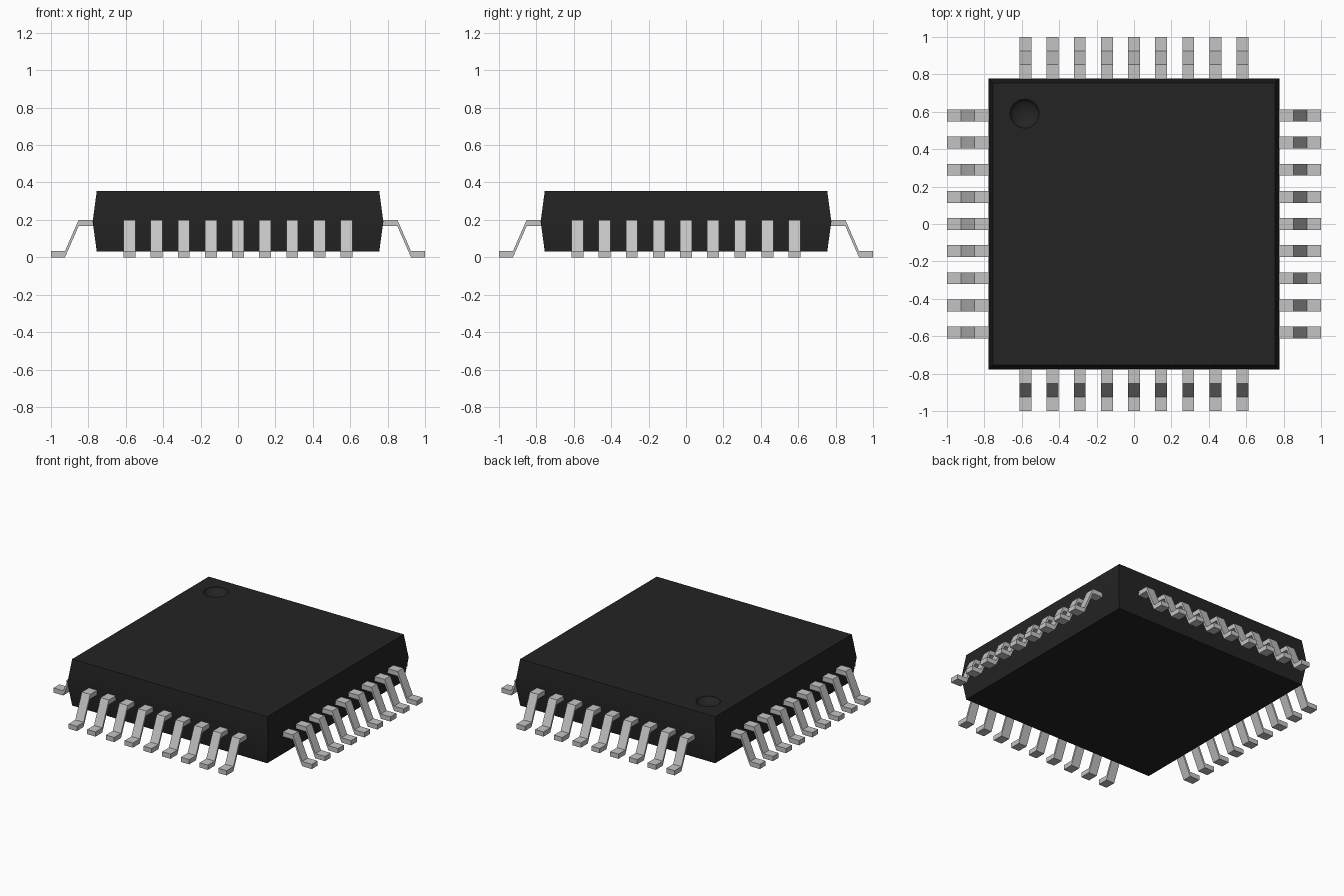
import bpy, bmesh, math
from mathutils import Matrix

if "Cube" in bpy.data.objects:
    bpy.data.objects.remove(bpy.data.objects["Cube"], do_unlink=True)


def material(name, value):
    mat = bpy.data.materials.new(name)
    mat.use_nodes = True
    colour = (value, value, value, 1)
    mat.diffuse_color = colour
    mat.node_tree.nodes["Principled BSDF"].inputs["Base Color"].default_value = colour
    return mat


def add_object(name, bm, mat):
    bmesh.ops.recalc_face_normals(bm, faces=bm.faces)
    mesh = bpy.data.meshes.new(name)
    bm.to_mesh(mesh)
    bm.free()
    mesh.materials.append(mat)
    obj = bpy.data.objects.new(name, mesh)
    bpy.context.collection.objects.link(obj)
    return obj


black = material("black plastic", 0.017)
silver = material("silver metal", 0.55)

# Package body: square rings, widest at the mould line
bm = bmesh.new()
rings = []
for half, z in ((0.755, 0.03), (0.777, 0.19), (0.755, 0.355)):
    corners = ((-half, -half), (half, -half), (half, half), (-half, half))
    rings.append([bm.verts.new((x, y, z)) for x, y in corners])
for low, high in zip(rings, rings[1:]):
    for i in range(4):
        j = (i + 1) % 4
        bm.faces.new((low[i], low[j], high[j], high[i]))
bm.faces.new(rings[0][::-1])
bm.faces.new(rings[-1])
body = add_object("package_body", bm, black)

# Round dimple marking the first pin
bm = bmesh.new()
bmesh.ops.create_uvsphere(bm, u_segments=32, v_segments=16, radius=0.078)
bmesh.ops.transform(bm, verts=bm.verts, matrix=Matrix.Translation((-0.585, 0.59, 0.357))
                    @ Matrix.Diagonal((1, 1, 0.5, 1)))
cutter = add_object("dimple_cutter", bm, black)
cutter.hide_render = True
cutter.hide_set(True)
cut = body.modifiers.new("pin_one_dimple", "BOOLEAN")
cut.operation = "DIFFERENCE"
cut.solver = "EXACT"
cut.object = cutter

# Apply the cut and drop the cutter
bpy.context.view_layer.objects.active = body
body.select_set(True)
bpy.ops.object.modifier_apply(modifier=cut.name)
bpy.data.objects.remove(cutter, do_unlink=True)
bpy.ops.object.shade_smooth_by_angle(angle=math.radians(20))

# Gull-wing leads: a bent strip, repeated along each side
path = ((0.75, 0.2), (0.852, 0.2), (0.925, 0.033), (1.0, 0.033))
thickness, width, pitch, count = 0.033, 0.064, 0.145, 9


def add_lead(bm, offset):
    sections = []
    for x, z in path:
        y0, y1 = offset - width / 2, offset + width / 2
        sections.append([bm.verts.new(p) for p in (
            (x, y0, z - thickness), (x, y1, z - thickness), (x, y1, z), (x, y0, z))])
    for a, b in zip(sections, sections[1:]):
        for i in range(4):
            j = (i + 1) % 4
            bm.faces.new((a[i], a[j], b[j], b[i]))
    bm.faces.new(sections[0][::-1])
    bm.faces.new(sections[-1])


for turn, side in enumerate(("left", "back", "right", "front")):
    bm = bmesh.new()
    for n in range(count):
        add_lead(bm, (n - (count - 1) / 2) * pitch)
    bmesh.ops.rotate(bm, verts=bm.verts, matrix=Matrix.Rotation(turn * math.pi / 2, 3, "Z"))
    add_object(side + "_leads", bm, silver)
